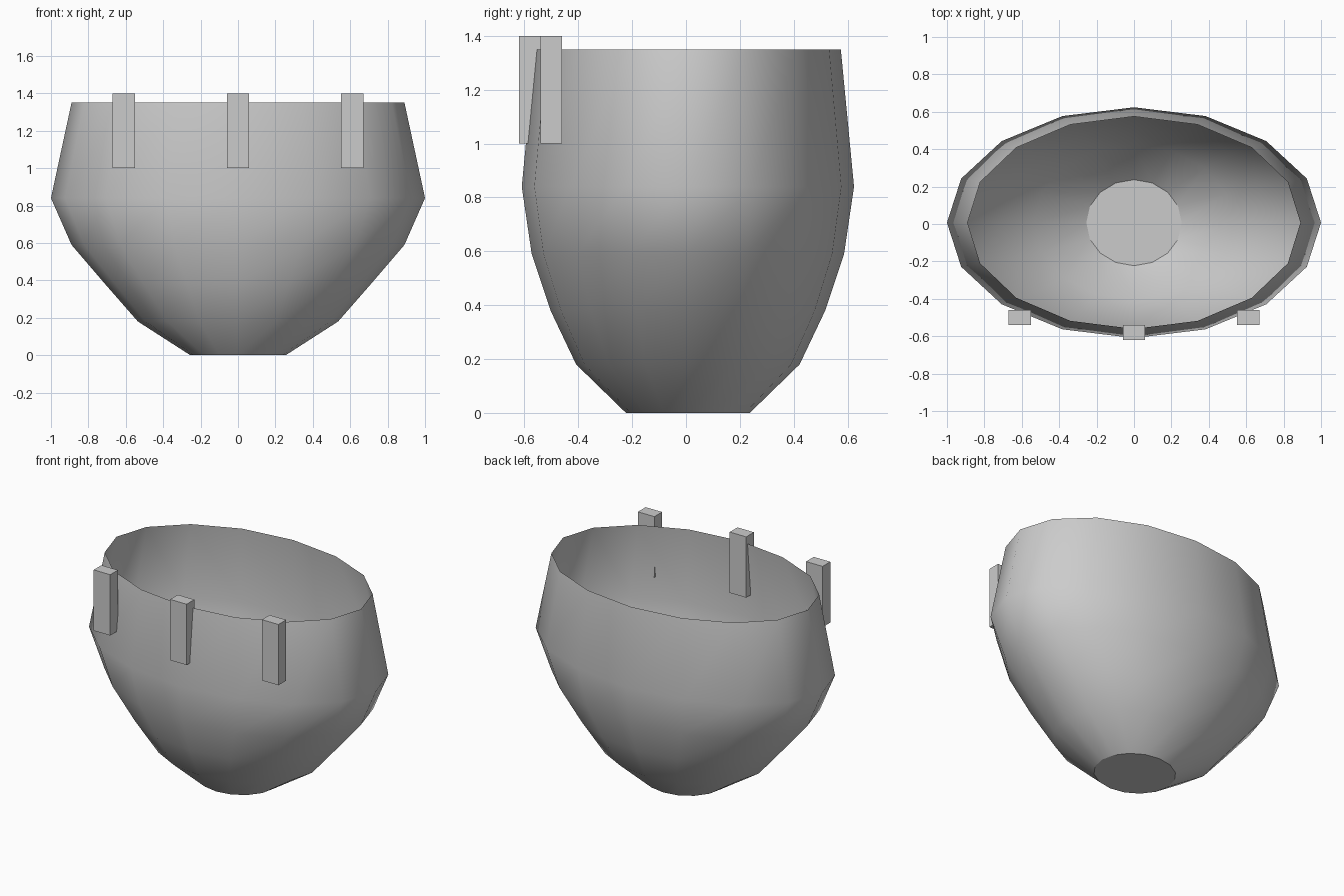
import bpy, bmesh, math

cube = bpy.data.objects.get("Cube")
if cube:
    bpy.data.objects.remove(cube)

grey = bpy.data.materials.new("light_grey")
grey.use_nodes = True
colour = (0.6, 0.6, 0.6, 1)
grey.diffuse_color = colour
grey.node_tree.nodes["Principled BSDF"].inputs["Base Color"].default_value = colour


def finish(name, bm):
    mesh = bpy.data.meshes.new(name)
    bm.to_mesh(mesh)
    bm.free()
    mesh.materials.append(grey)
    obj = bpy.data.objects.new(name, mesh)
    bpy.context.collection.objects.link(obj)
    return obj


# Oval basket: stacked elliptical rings (height, half width, half depth)
SIDES = 16
CENTRE_Y = 0.007
profile = [(0, 0.255, 0.23), (0.18, 0.535, 0.415), (0.38, 0.71, 0.51),
           (0.59, 0.89, 0.58), (0.84, 1.0, 0.617), (1.35, 0.89, 0.568)]
bm = bmesh.new()
rings = []
for z, rx, ry in profile:
    angles = [math.tau * i / SIDES for i in range(SIDES)]
    rings.append([bm.verts.new((rx * math.cos(a), CENTRE_Y + ry * math.sin(a), z))
                  for a in angles])
for low, high in zip(rings, rings[1:]):
    for i in range(SIDES):
        j = (i + 1) % SIDES
        bm.faces.new((low[i], low[j], high[j], high[i])).smooth = True

# Flat floor with a crisp rim
floor = bm.faces.new(rings[0][::-1])
for edge in floor.edges:
    edge.smooth = False
finish("basket_shell", bm)


# Hanging clips along the front rim
def clip(name, x, y):
    bm = bmesh.new()
    bmesh.ops.create_cube(bm, size=1)
    bmesh.ops.scale(bm, vec=(0.12, 0.08, 0.4), verts=bm.verts)
    bmesh.ops.translate(bm, vec=(x, y, 1.2), verts=bm.verts)
    finish(name, bm)


clip("middle_clip", 0, -0.58)
for name, side in (("left_clip", 1), ("right_clip", -1)):
    clip(name, side * 0.612, -0.5)
